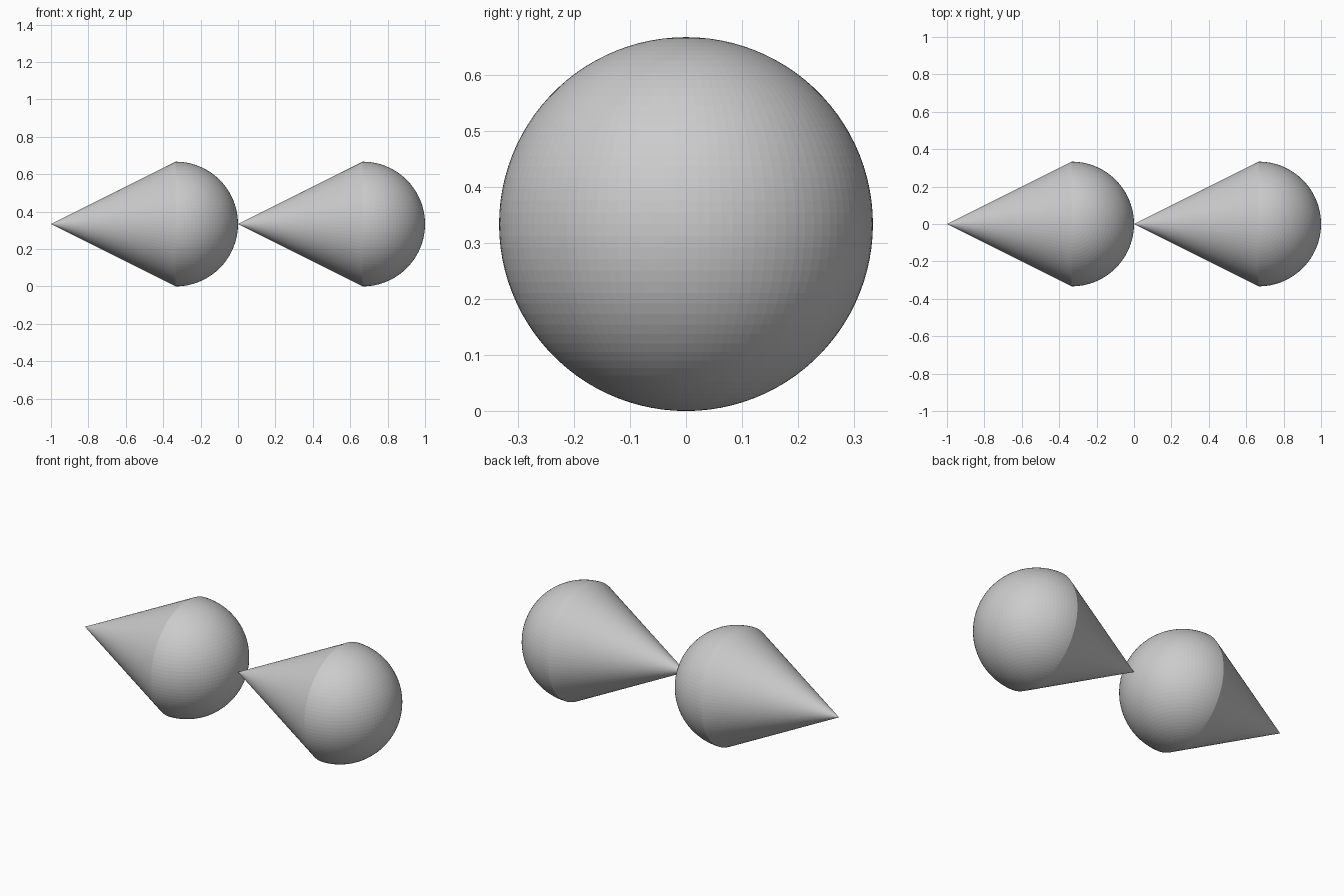
import bpy
import bmesh
from math import pi
from mathutils import Matrix, Vector

cube = bpy.data.objects.get("Cube")
if cube:
    bpy.data.objects.remove(cube, do_unlink=True)

RADIUS = 1 / 3
LENGTH = 2 * RADIUS
SEGMENTS = 100

grey = bpy.data.materials.new("light_grey")
grey.use_nodes = True
colour = (0.6, 0.6, 0.6, 1)
grey.diffuse_color = colour
grey.node_tree.nodes["Principled BSDF"].inputs["Base Color"].default_value = colour


def add_part(name, bm, location):
    bmesh.ops.recalc_face_normals(bm, faces=bm.faces)
    mesh = bpy.data.meshes.new(name)
    bm.to_mesh(mesh)
    bm.free()
    mesh.materials.append(grey)
    part = bpy.data.objects.new(name, mesh)
    part.location = location
    bpy.context.collection.objects.link(part)


def add_cone(name, location):
    # Open cone with its tip towards -x and its rim at the origin
    bm = bmesh.new()
    turn = Matrix.Rotation(-pi / 2, 4, "Y") @ Matrix.Translation((0, 0, LENGTH / 2))
    bmesh.ops.create_cone(bm, cap_ends=False, segments=SEGMENTS, radius1=RADIUS,
                          radius2=0, depth=LENGTH, matrix=turn)
    bmesh.ops.remove_doubles(bm, verts=bm.verts, dist=0.0001)
    add_part(name, bm, location)


def add_dome(name, location):
    # Sphere with upright poles, cut to the half facing +x
    bm = bmesh.new()
    bmesh.ops.create_uvsphere(bm, u_segments=SEGMENTS, v_segments=SEGMENTS // 2,
                              radius=RADIUS)
    bmesh.ops.bisect_plane(bm, geom=bm.verts[:] + bm.edges[:] + bm.faces[:],
                           dist=0.0001, plane_co=Vector(), plane_no=Vector((1, 0, 0)),
                           clear_inner=True)
    add_part(name, bm, location)


# Two identical drops in a row, the second tip touching the first dome
for side, x in (("right", -RADIUS), ("left", 2 * RADIUS)):
    add_cone(side + "_cone", (x, 0, RADIUS))
    add_dome(side + "_dome", (x, 0, RADIUS))
